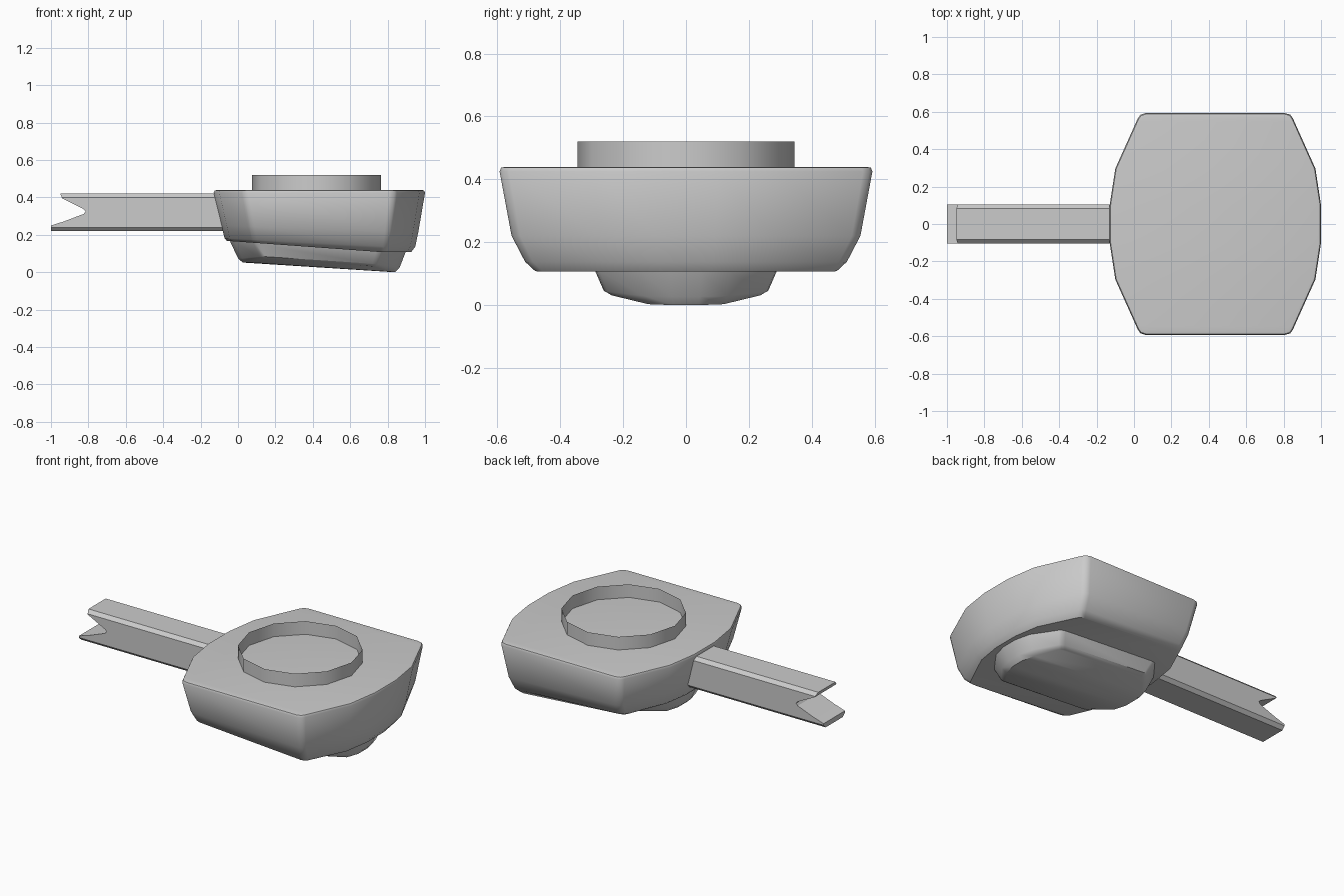
import bpy, bmesh, math

if "Cube" in bpy.data.objects:
    bpy.data.objects.remove(bpy.data.objects["Cube"])

# Right half of the rounded plan outline (unit box), mirrored for the left half
HALF = [(.66, -1), (.71, -.985), (.735, -.95), (.947, -.5), (1, -.17)]
RIGHT = HALF + [(u, -v) for u, v in reversed(HALF)]
PLAN = RIGHT + [(-u, v) for u, v in reversed(RIGHT)]


def finish(name, bm, angle=40, closed=True):
    if closed:
        bmesh.ops.recalc_face_normals(bm, faces=bm.faces)
    mesh = bpy.data.meshes.new(name)
    bm.to_mesh(mesh)
    bm.free()
    ob = bpy.data.objects.new(name, mesh)
    bpy.context.collection.objects.link(ob)
    bpy.ops.object.select_all(action='DESELECT')
    ob.select_set(True)
    bpy.context.view_layer.objects.active = ob
    bpy.ops.object.shade_smooth_by_angle(angle=math.radians(angle))
    return ob


def loft(name, sections):
    """Each section: x min, x max, half width, z at x min, z at x max, side lift."""
    bm = bmesh.new()
    n = len(PLAN)
    rings = []
    for x0, x1, w, z0, z1, lift in sections:
        ring = []
        for u, v in PLAN:
            t = min(1, (u + 1) / 1.7)
            z = z0 + (z1 - z0) * t + lift * max(0, (abs(v) - .45) / .55)
            ring.append(bm.verts.new((x0 + (x1 - x0) * (u + 1) / 2, w * v, z)))
        rings.append(ring)
    for a, b in zip(rings, rings[1:]):
        for i in range(n):
            j = (i + 1) % n
            bm.faces.new((a[i], a[j], b[j], b[i]))
    # caps made of strips running along x
    for ring in (rings[0], rings[-1]):
        for i in range(n // 2 - 1):
            bm.faces.new((ring[i], ring[i + 1], ring[n - 2 - i], ring[n - 1 - i]))
    return finish(name, bm)


# Main housing with rounded rim and sloping underside
loft("housing", [
    (-.112, .982, .575, .44, .44, 0),
    (-.125, .995, .588, .437, .437, 0),
    (-.13, 1.0, .593, .425, .425, 0),
    (-.088, .965, .555, .25, .22, 0),
    (-.072, .948, .512, .182, .137, 0),
    (-.06, .925, .48, .168, .107, 0),
])

# Shallow keel under the housing
loft("keel", [
    (-.05, .905, .297, .185, .125, 0),
    (-.04, .895, .288, .16, .105, 0),
    (0, .865, .262, .075, .027, .018),
    (.025, .84, .24, .052, 0, .032),
])

# Thin open collar on the top
bm = bmesh.new()
bmesh.ops.create_cone(bm, cap_ends=False, segments=12, radius1=.345, radius2=.345, depth=.09)
bmesh.ops.translate(bm, verts=bm.verts, vec=(.42, 0, .475))
finish("collar", bm, 35, closed=False)

# Handle: side profile with a notched end, extruded across y
profile = [(-.05, .22), (-1, .22), (-1, .25), (-.93, .272), (-.825, .312), (-.815, .325),
           (-.825, .337), (-.94, .395), (-.95, .42), (-.05, .42)]
bm = bmesh.new()
face = bm.faces.new([bm.verts.new((x, -.103, z)) for x, z in profile])
ext = bmesh.ops.extrude_face_region(bm, geom=[face])
bmesh.ops.translate(bm, vec=(0, .206, 0),
                    verts=[g for g in ext["geom"] if isinstance(g, bmesh.types.BMVert)])
bmesh.ops.recalc_face_normals(bm, faces=bm.faces)
long_edges = [e for e in bm.edges if e.calc_length() > .8
              and abs(e.verts[0].co.z - e.verts[1].co.z) < .001]
bmesh.ops.bevel(bm, geom=long_edges, offset=.02, segments=1, affect='EDGES')
finish("handle", bm, 30)
